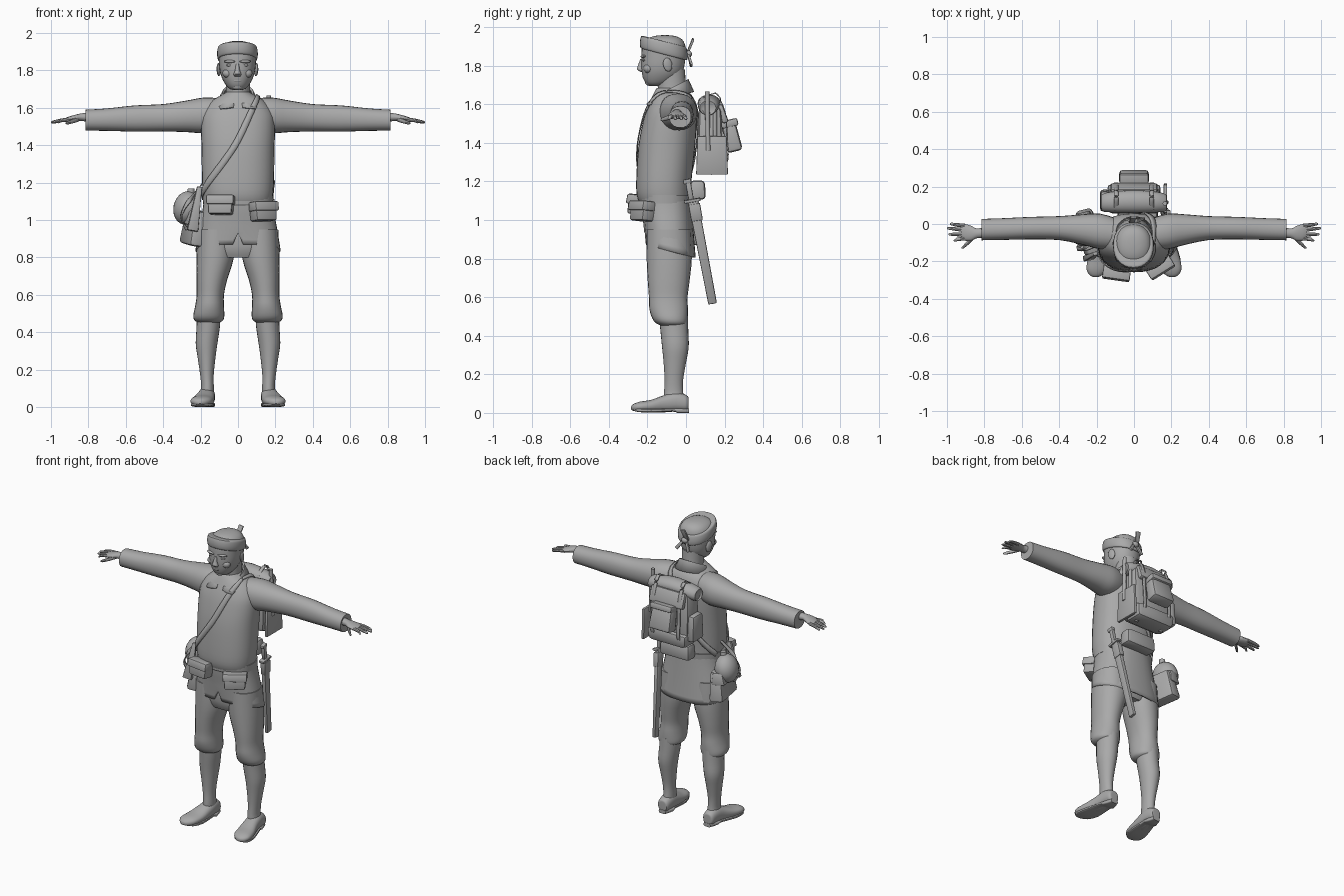
import bpy, bmesh, math
from mathutils import Vector, Euler

grey = bpy.data.materials.new("plain_grey")
grey.diffuse_color = (0.4, 0.4, 0.4, 1)


def finish(name, bm, angle=40):
    bmesh.ops.recalc_face_normals(bm, faces=bm.faces[:])
    me = bpy.data.meshes.new(name)
    bm.to_mesh(me)
    bm.free()
    me.materials.append(grey)
    me.shade_smooth()
    me.set_sharp_from_angle(angle=math.radians(angle))
    ob = bpy.data.objects.new(name, me)
    bpy.context.collection.objects.link(ob)
    return ob


def spline(pts, steps):
    """Catmull-Rom through tuples of any length."""
    out = []
    for i in range(len(pts) - 1):
        p = [pts[max(i - 1, 0)], pts[i], pts[i + 1], pts[min(i + 2, len(pts) - 1)]]
        for s in range(steps):
            t = s / steps
            out.append(tuple(b + .5 * t * (c - a + t * (2 * a - 5 * b + 4 * c - d + t * (3 * (b - c) + d - a)))
                             for a, b, c, d in zip(*p)))
    return out + [pts[-1]]


def loft(name, secs, axis='z', seg=24, n=2.0, steps=3, caps=True, edit=None, mirror=False):
    """Sections are (x, y, z, radius_a, radius_b) rings across the given axis."""
    bm = bmesh.new()
    rings = []
    for x, y, z, ra, rb in spline(secs, steps):
        ring = []
        for k in range(seg):
            t = 2 * math.pi * k / seg - math.pi / 2
            a, b = (math.copysign(abs(v) ** (2 / n), v) for v in (math.cos(t), math.sin(t)))
            a, b = a * max(ra, .001), b * max(rb, .001)
            off = {'z': (a, b, 0), 'x': (0, a, b), 'y': (a, 0, b)}[axis]
            ring.append(bm.verts.new(Vector((x, y, z)) + Vector(off)))
        rings.append(ring)
    for r, q in zip(rings, rings[1:]):
        for k in range(seg):
            bm.faces.new((r[k], r[(k + 1) % seg], q[(k + 1) % seg], q[k]))
    if caps:
        bm.faces.new(rings[0])
        bm.faces.new(rings[-1])
    if edit:
        edit(rings)
    if mirror:
        bmesh.ops.scale(bm, vec=(-1, 1, 1), verts=bm.verts[:])
    return finish(name, bm)


def both(name, secs, **kw):
    loft("left_" + name, secs, **kw)
    loft("right_" + name, secs, mirror=True, **kw)


def box(name, loc, size, rot=(0, 0, 0), top=(1, 1), bevel=.012):
    bm = bmesh.new()
    bmesh.ops.create_cube(bm, size=1)
    for v in bm.verts:
        if v.co.z > 0:
            v.co.x *= top[0]
            v.co.y *= top[1]
        v.co = Vector(a * b for a, b in zip(v.co, size))
    if bevel:
        bmesh.ops.bevel(bm, geom=bm.edges[:], offset=bevel, segments=2, affect='EDGES', profile=.5)
    m = Euler([math.radians(a) for a in rot]).to_matrix()
    for v in bm.verts:
        v.co = m @ v.co + Vector(loc)
    return finish(name, bm)


def ball(name, loc, scale, rot=(0, 0, 0)):
    bm = bmesh.new()
    bmesh.ops.create_uvsphere(bm, u_segments=20, v_segments=12, radius=1)
    m = Euler([math.radians(a) for a in rot]).to_matrix()
    for v in bm.verts:
        v.co = m @ Vector(a * b for a, b in zip(v.co, scale)) + Vector(loc)
    return finish(name, bm)


def ribbon(name, pts, width, thick=.006, wrap=None):
    """Flat strap along points; width runs sideways to the path."""
    bm = bmesh.new()
    path = [Vector(p) for p in spline(pts, 8)]
    mid = Vector((0, -.09, 1.4)) if wrap else sum(path, Vector()) / len(path)
    prev = None
    for i, p in enumerate(path):
        tan = path[min(i + 1, len(path) - 1)] - path[max(i - 1, 0)]
        side = tan.cross(Vector((p.x - mid.x, p.y - mid.y, 0))).normalized() * width / 2
        row = [bm.verts.new(p + side * s) for s in (-1, 0, 1)]
        if prev:
            for k in (0, 1):
                bm.faces.new((prev[k], prev[k + 1], row[k + 1], row[k]))
        prev = row
    ob = finish(name, bm)
    if wrap:
        w = ob.modifiers.new("wrap", 'SHRINKWRAP')
        w.target, w.wrap_mode, w.offset = wrap, 'ABOVE_SURFACE', .004
    ob.modifiers.new("thickness", 'SOLIDIFY').thickness = thick
    return ob


# Tunic: bulging upper body
torso = loft("tunic_body", [
    (0, -.105, 1.07, .175, .125), (0, -.115, 1.12, .185, .138), (0, -.115, 1.2, .192, .143),
    (0, -.1, 1.38, .195, .147), (0, -.085, 1.5, .198, .14), (0, -.075, 1.57, .19, .13),
    (0, -.07, 1.63, .15, .11), (0, -.075, 1.67, .085, .085), (0, -.08, 1.685, .06, .07)],
    seg=32, n=2.3)


# Skirt of the tunic, hem lower in front, with a slit
def hem(rings):
    c = len(rings) - 1
    for i, r in enumerate(rings):
        f = i / c
        for v in r:
            v.co.z -= f * (v.co.y + .09) * .25
    for i, r in enumerate(rings[-5:]):
        for k in (1, -1):
            r[k].co.x = math.copysign(.028, k)
    rings[-1][0].co.z = .93
    for r in rings[-5:-1]:
        r[0].co.z = max(r[0].co.z, .935)


skirt = loft("tunic_skirt", [(0, -.105, 1.12, .182, .132), (0, -.1, 1.05, .19, .132), (0, -.09, .95, .21, .13),
                             (0, -.08, .84, .228, .13)], seg=32, n=2.4, caps=False, edit=hem)
skirt.modifiers.new("thickness", 'SOLIDIFY').thickness = .012
loft("belt", [(0, -.108, 1.085, .187, .137), (0, -.108, 1.13, .19, .141)], seg=32, n=2.3, steps=1)
loft("hips", [(0, -.09, 1.0, .17, .11), (0, -.09, .86, .185, .11), (0, -.09, .8, .15, .09)], n=2.3)

# Sleeves, cuffs and hands
both("sleeve", [(.08, -.055, 1.57, .08, .08), (.18, -.04, 1.56, .095, .095), (.27, -.03, 1.555, .082, .085),
                (.4, -.022, 1.547, .064, .073), (.55, -.022, 1.543, .06, .07), (.7, -.027, 1.537, .058, .06),
                (.815, -.03, 1.534, .057, .056)], axis='x', n=2.2)
both("wrist", [(.79, -.045, 1.55, .03, .026), (.84, -.05, 1.55, .026, .02), (.87, -.05, 1.545, .04, .018),
               (.905, -.045, 1.538, .044, .015), (.925, -.042, 1.535, .03, .01)], axis='x', seg=16)
for i, (y0, x1, y1) in enumerate([(-.01, .985, .0), (-.033, 1.0, -.023), (-.056, .993, -.055), (-.076, .965, -.088)]):
    both(f"finger_{i + 1}", [(.9, y0, 1.538, .011, .011), (.945, (y0 + y1) / 2, 1.533, .01, .01),
                             (x1 - .008, y1, 1.524, .007, .007), (x1, y1, 1.522, .002, .002)],
         axis='x', seg=8, steps=2)
both("thumb", [(.85, -.06, 1.54, .014, .012), (.88, -.092, 1.53, .014, .012), (.912, -.122, 1.52, .009, .009),
               (.922, -.127, 1.518, .002, .002)], axis='x', seg=8, steps=2)

# Trousers gathered below the knee, wrapped calves, shoes
both("trouser_leg", [(.115, -.09, .95, .1, .115), (.122, -.087, .8, .1, .117), (.14, -.09, .68, .082, .108),
                     (.148, -.092, .6, .073, .1), (.152, -.09, .54, .077, .1), (.156, -.083, .49, .083, .092),
                     (.156, -.075, .465, .077, .08), (.156, -.07, .452, .058, .06)], n=2.1)
both("calf", [(.155, -.065, .5, .064, .075), (.16, -.06, .42, .062, .072), (.168, -.055, .34, .058, .069),
              (.168, -.058, .26, .047, .058), (.166, -.063, .17, .036, .048), (.163, -.064, .1, .034, .05),
              (.168, -.06, .05, .04, .055)])
both("shoe", [(.165, .013, .05, .02, .025), (.166, .005, .05, .036, .04), (.167, -.05, .058, .044, .05),
              (.173, -.11, .048, .049, .045), (.187, -.18, .036, .058, .032), (.198, -.24, .032, .056, .026),
              (.203, -.272, .028, .035, .018), (.204, -.284, .026, .012, .008)], axis='y', n=2.3)
both("sole", [(.165, .015, .012, .025, .012), (.166, -.045, .012, .044, .012), (.17, -.07, .016, .043, .009),
              (.187, -.18, .011, .06, .01), (.2, -.25, .015, .05, .01), (.204, -.28, .02, .015, .006)],
     axis='y', n=4, steps=2)

# Neck, head and features
loft("neck", [(0, -.06, 1.6, .08, .09), (0, -.07, 1.66, .066, .076), (0, -.075, 1.72, .064, .073),
              (0, -.08, 1.78, .066, .075)])
loft("head", [(-.003, -.158, 1.695, .02, .025), (-.003, -.15, 1.703, .044, .052), (-.003, -.137, 1.725, .064, .081),
              (-.003, -.125, 1.76, .083, .103), (-.003, -.12, 1.8, .094, .112), (-.003, -.117, 1.85, .099, .114),
              (-.003, -.115, 1.9, .099, .112), (-.003, -.112, 1.935, .08, .092), (-.003, -.11, 1.953, .045, .055),
              (-.003, -.11, 1.958, .01, .01)], n=2.2, seg=32)
loft("nose", [(-.003, -.225, 1.835, .009, .012), (-.003, -.234, 1.8, .013, .015), (-.003, -.236, 1.78, .021, .018),
              (-.003, -.228, 1.768, .015, .008)], seg=12)
ball("lips", (-.003, -.214, 1.744), (.027, .012, .009))
ball("chin", (-.003, -.19, 1.713), (.03, .022, .018))
for s, side in ((1, "left"), (-1, "right")):
    ball(side + "_brow", (s * .042 - .003, -.222, 1.848), (.032, .011, .008), (0, 0, s * 14))
    ball(side + "_eye", (s * .042 - .003, -.217, 1.828), (.017, .01, .007))
    ball(side + "_cheek", (s * .05 - .003, -.195, 1.785), (.03, .025, .025))
    ball(side + "_ear", (s * .1 - .003, -.095, 1.805), (.01, .024, .036), (12, 0, s * 15))


# Head cloth: tilted band with a knot and loose ends behind
def tilt(rings):
    for r in rings:
        for v in r:
            v.co.z -= (v.co.y + .115) * .26


loft("head_band", [(-.003, -.115, 1.858, .1, .116), (-.003, -.115, 1.864, .106, .122), (-.003, -.115, 1.89, .109, .124),
                   (-.003, -.115, 1.922, .104, .117), (-.003, -.115, 1.926, .09, .1)], seg=32, n=2.2, edit=tilt)
ball("band_knot", (0, .015, 1.86), (.022, .016, .018))
box("band_end_up", (-.008, .022, 1.9), (.026, .012, .085), (-22, 10, 0), (1.3, 1), .003)
box("band_end_left", (.03, .02, 1.83), (.022, .012, .075), (15, -35, 0), (.7, 1), .003)
box("band_end_right", (-.025, .02, 1.825), (.022, .012, .065), (12, 25, 0), (.7, 1), .003)

# Open collar, high behind and pointed in front
bm = bmesh.new()
prev = None
for k in range(25):
    t = -math.pi / 2 + .22 + (2 * math.pi - .44) * k / 24
    back = (math.sin(t) + 1) / 2
    d = Vector((math.cos(t), math.sin(t), 0))
    point = .035 * max(0, 1 - abs(min(k, 24 - k) - 2) / 2)
    row = [bm.verts.new(Vector((0, -.08, z)) + Vector((d.x * r, d.y * (r + .01), 0))) for r, z in
           ((.072, 1.625 + .1 * back), (.083, 1.635 + .095 * back), (.112 + point, 1.605 + .06 * back - point * .4))]
    if prev:
        for j in (0, 1):
            bm.faces.new((prev[j], row[j], row[j + 1], prev[j + 1]))
    prev = row
finish("collar", bm).modifiers.new("thickness", 'SOLIDIFY').thickness = .008

# Straps across the chest and over the back
ribbon("chest_strap", [(.1, -.1, 1.66), (.07, -.19, 1.58), (.0, -.25, 1.43), (-.07, -.25, 1.32), (-.16, -.2, 1.19),
                       (-.2, -.11, 1.12)], .035, wrap=torso)
ribbon("back_strap", [(.1, -.1, 1.66), (.08, .03, 1.6), (.0, .06, 1.42), (-.1, .05, 1.26), (-.2, -.05, 1.12)],
       .035, wrap=torso)

# Belt pouches with lids
for name, loc, rz in (("front_pouch_a", (-.092, -.255, 1.08), -8), ("front_pouch_b", (.135, -.225, 1.045), 32)):
    box(name, loc, (.125, .075, .1), (-6, 0, rz), (1.12, 1), .01)
    out = Euler((0, 0, math.radians(rz))).to_matrix() @ Vector((0, -.006, .028))
    box(name + "_lid", Vector(loc) + out, (.146, .08, .05), (-6, 0, rz), (1.02, .9), .008)
box("rear_pouch", (.02, .06, 1.155), (.22, .085, .1), (0, 0, 0), (.95, .9), .02)

# Haversack and water bottle on the hip
box("haversack", (-.232, -.05, .96), (.095, .26, .19), (4, 6, 14), (.75, .8), .02)
box("haversack_lid", (-.245, -.05, 1.015), (.09, .23, .08), (4, 6, 14), (.7, .95), .012)
ball("water_bottle", (-.275, -.035, 1.065), (.07, .085, .09), (0, 12, 10))
loft("bottle_neck", [(-.255, -.035, 1.13, .022, .022), (-.25, -.035, 1.17, .018, .018)], seg=12, steps=1)
ribbon("bottle_strap", [(-.19, -.1, 1.2), (-.25, -.13, 1.12), (-.3, -.13, 1.02), (-.27, -.11, .95)], .022)
box("cloth_tag", (-.225, -.17, 1.06), (.06, .03, .24), (-4, 10, 10), (.45, .7), .006)

# Short sword in its sheath on the other hip
box("sword_sheath", (.15, .083, .835), (.022, .042, .55), (10, 5, 0), (1.3, 1.25), .006)
for v in bpy.data.objects["sword_sheath"].data.vertices:
    if v.co.z < .6:
        v.co.y += (v.co.z - .55) * .35
box("sword_guard", (.177, .032, 1.1), (.035, .085, .016), (10, 5, 0), bevel=.004)
box("sword_grip", (.18, .018, 1.155), (.024, .028, .1), (10, 5, 0), bevel=.006)
box("sword_pommel", (.184, .006, 1.2), (.028, .042, .024), (10, 5, 0), bevel=.006)
box("sword_frog", (.168, .05, 1.04), (.035, .06, .09), (10, 5, 0), bevel=.006)

# Backpack with blanket roll, pockets and pot
box("pack_body", (0, .125, 1.42), (.29, .14, .34), (0, 0, 0), (1, .85), .03)
loft("blanket_roll", [(-.165, .11, 1.575, .025, .025), (-.16, .115, 1.585, .05, .042), (0, .12, 1.605, .06, .045),
                      (.16, .115, 1.585, .05, .042), (.165, .11, 1.575, .025, .025)], axis='x', seg=20)
box("pack_flap", (0, .19, 1.55), (.25, .035, .1), (18, 0, 0), (1, .8), .012)
box("mess_pot", (0, .235, 1.435), (.16, .085, .165), (13, 0, 0), (.9, .85), .02)
box("pot_lid", (0, .225, 1.5), (.155, .09, .04), (13, 0, 0), bevel=.01)
box("pack_base", (0, .145, 1.285), (.27, .13, .09), (0, 0, 0), (1.08, 1.1), .025)
box("side_pocket", (-.155, .125, 1.37), (.055, .12, .17), (0, 0, 0), (.9, .85), .018)
for s, side in ((1, "left"), (-1, "right")):
    ribbon(side + "_pack_strap", [(s * .095, .07, 1.62), (s * .095, .15, 1.655), (s * .095, .205, 1.56),
                                  (s * .095, .215, 1.42), (s * .095, .215, 1.3), (s * .095, .13, 1.238)], .022)

# Entrenching spade on the side of the pack
box("spade_blade", (.168, .135, 1.335), (.018, .165, .2), (0, 0, 0), (1, .92), .005)
loft("spade_handle", [(.172, .115, 1.36, .013, .013), (.17, .112, 1.5, .012, .012), (.165, .11, 1.665, .012, .012)],
     seg=12)
loft("tool_handle", [(.155, .15, 1.4, .011, .011), (.155, .15, 1.58, .01, .01)], seg=10, steps=1)
